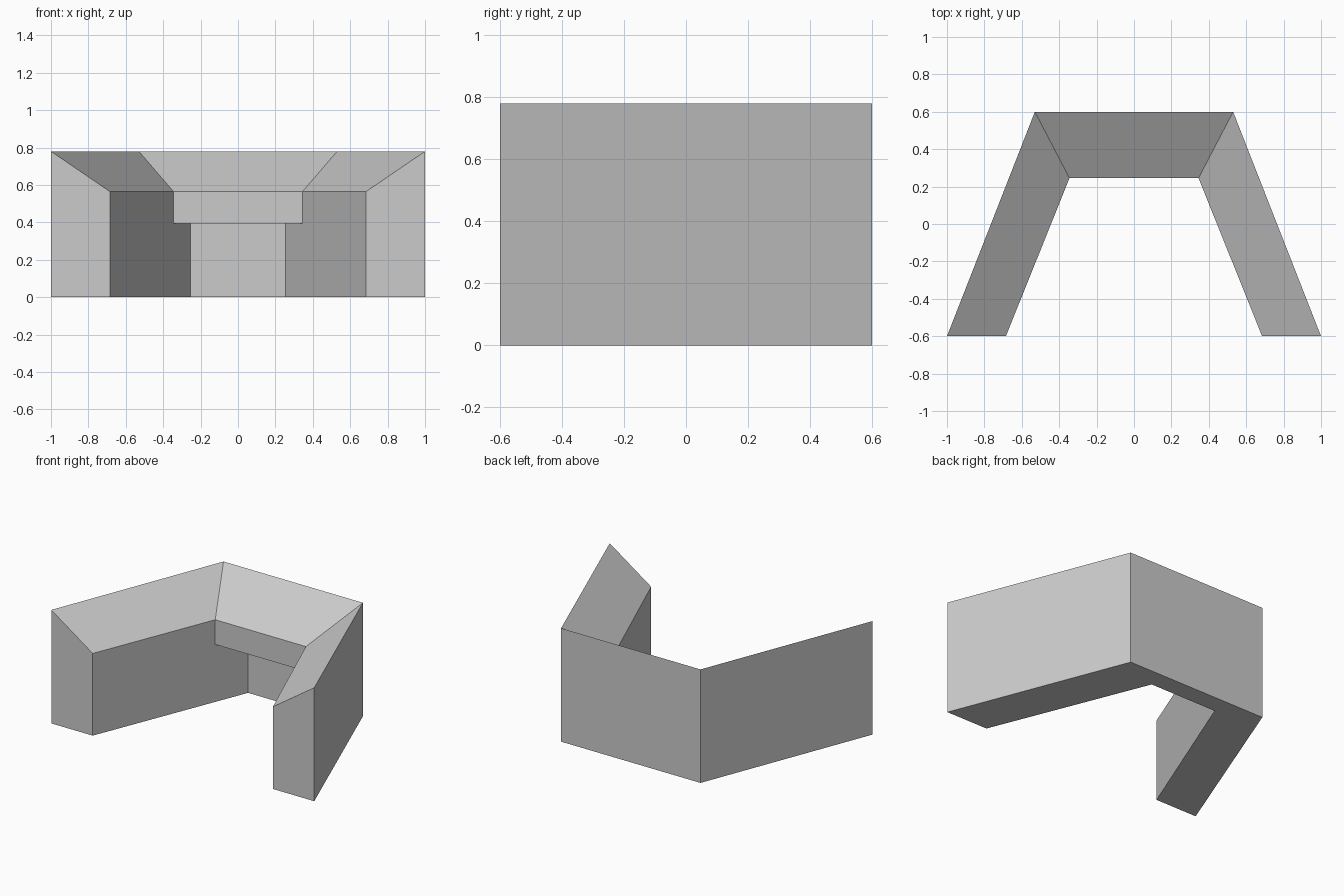
import bpy, bmesh

if "Cube" in bpy.data.objects:
    bpy.data.objects.remove(bpy.data.objects["Cube"])

FRONT, BACK = -0.6, 0.6
HIGH, LOW, LIP = 0.78, 0.565, 0.395


def inner_x(y):
    # inner wall line of the splayed arm
    return 0.685 - (y - FRONT) * 0.4024


def section(outer, inner, recess):
    # cross-section: outer wall, sloped top, lip, recess
    return [(*outer, 0), (*outer, HIGH), (*inner, LOW), (*inner, LIP),
            (*recess, LIP), (*recess, 0)]


LIP_Y, RECESS_Y = 0.245, 0.472
corner = section((0.53, BACK), (inner_x(LIP_Y), LIP_Y), (inner_x(RECESS_Y), RECESS_Y))
middle = [(0, y, z) for x, y, z in corner]
end = [(1, FRONT, 0), (1, FRONT, HIGH),
       (inner_x(FRONT), FRONT, LOW), (inner_x(FRONT), FRONT, 0)]

bm = bmesh.new()
m, c, e = [[bm.verts.new(p) for p in s] for s in (middle, corner, end)]

# back span with overhanging lip
for i in range(6):
    j = (i + 1) % 6
    bm.faces.new((m[i], m[j], c[j], c[i]))

# splayed arm: outer wall, sloped top, inner wall, underside, end cap
bm.faces.new((c[0], c[1], e[1], e[0]))
bm.faces.new((c[1], c[2], e[2], e[1]))
bm.faces.new((c[2], c[3], c[4], c[5], e[3], e[2]))
bm.faces.new((c[5], c[0], e[0], e[3]))
bm.faces.new(e)
bmesh.ops.recalc_face_normals(bm, faces=bm.faces)
# outward check on the outer wall
outer = max(bm.faces, key=lambda f: f.calc_center_median().x)
if outer.normal.x < 0:
    bmesh.ops.reverse_faces(bm, faces=bm.faces)

mesh = bpy.data.meshes.new("angled_counter")
bm.to_mesh(mesh)
bm.free()
counter = bpy.data.objects.new("angled_counter", mesh)
bpy.context.collection.objects.link(counter)

# matching left half
mirror = counter.modifiers.new("mirror", 'MIRROR')
mirror.use_axis[0] = True
mirror.use_clip = True
